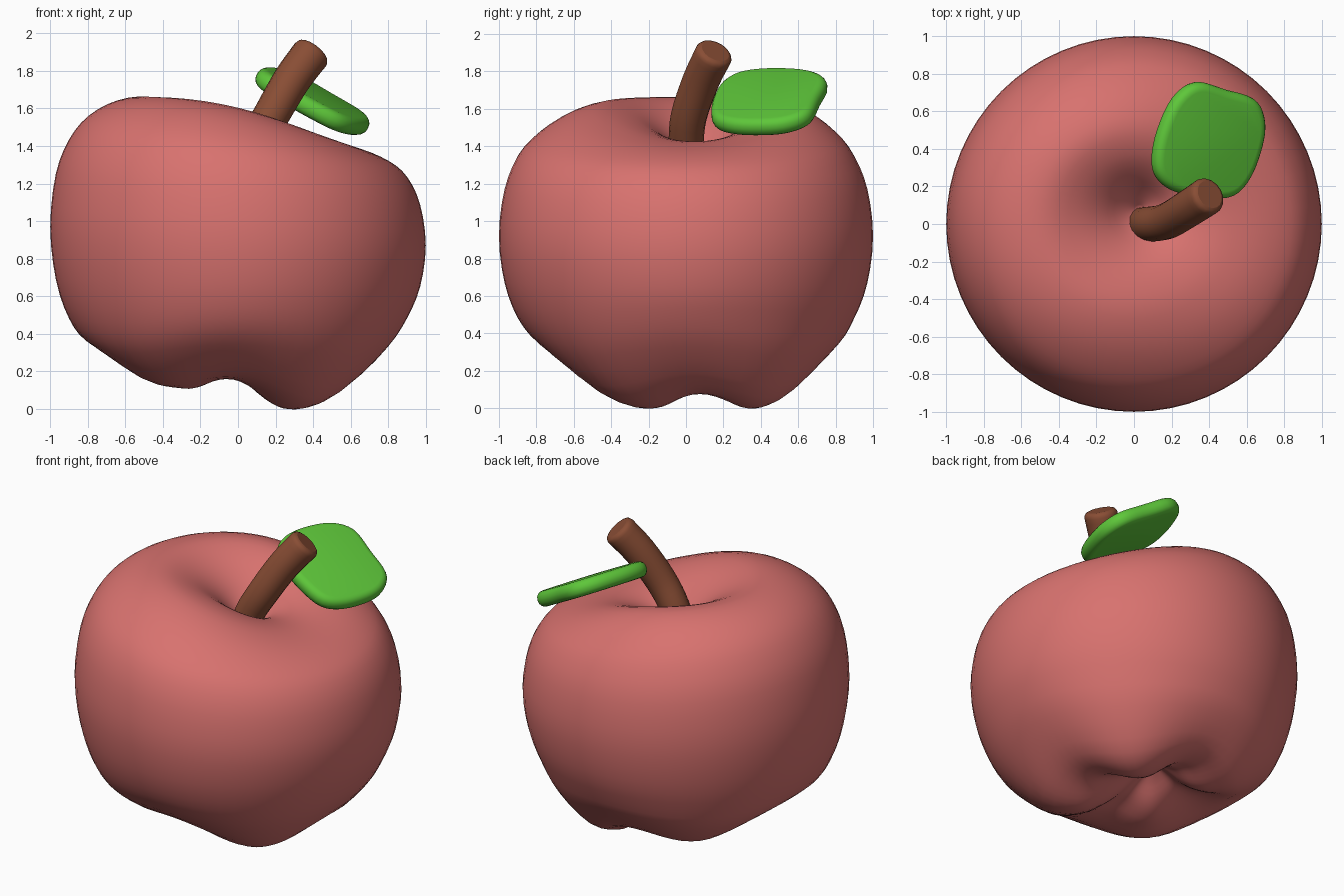
import bpy, bmesh, math
from mathutils import Vector

cube = bpy.data.objects.get("Cube")
if cube:
    bpy.data.objects.remove(cube, do_unlink=True)


def material(name, rgb):
    mat = bpy.data.materials.new(name)
    mat.use_nodes = True
    colour = (*rgb, 1)
    mat.diffuse_color = colour
    bsdf = next(n for n in mat.node_tree.nodes if n.type == "BSDF_PRINCIPLED")
    bsdf.inputs["Base Color"].default_value = colour
    return mat


def mesh_object(name, bm, mat):
    bmesh.ops.recalc_face_normals(bm, faces=bm.faces)
    mesh = bpy.data.meshes.new(name)
    bm.to_mesh(mesh)
    bm.free()
    obj = bpy.data.objects.new(name, mesh)
    bpy.context.collection.objects.link(obj)
    mesh.materials.append(mat)
    mesh.shade_smooth()
    return obj


def spline(points, steps, closed):
    """Catmull-Rom curve through the points."""
    pts = [Vector(p) for p in points]
    n = len(pts)
    pick = (lambda i: pts[i % n]) if closed else (lambda i: pts[min(max(i, 0), n - 1)])
    out = []
    for i in range(n if closed else n - 1):
        a, b, c, d = (pick(i + k) for k in (-1, 0, 1, 2))
        for s in range(steps):
            t = s / steps
            out.append(0.5 * (2 * b + (c - a) * t + (2 * a - 5 * b + 4 * c - d) * t ** 2
                              + (3 * b - a - 3 * c + d) * t ** 3))
    return out if closed else out + [pts[-1]]


red = material("soft red skin", (0.685, 0.168, 0.158))
green = material("leaf green", (0.112, 0.57, 0.042))
brown = material("bark brown", (0.25, 0.075, 0.035))

# Fruit: profile rows are radius, height, sideways slant, wave depth
profile = [
    (0, .29, .2, 0), (.1, .23, .2, .01), (.2, .16, .2, .03), (.3, .122, .2, .047),
    (.42, .105, .19, .05), (.6, .145, .1, .045), (.8, .315, .02, .028),
    (.9, .47, 0, .012), (.97, .67, .02, 0), (1, .92, .05, 0),
    (.97, 1.17, .085, 0), (.9, 1.34, .11, .005), (.8, 1.45, .15, .01),
    (.65, 1.535, .2, .022), (.48, 1.57, .25, .03), (.32, 1.535, .26, .028),
    (.2, 1.465, .25, .015), (.1, 1.37, .25, .005), (0, 1.29, .25, 0),
]
SEGMENTS = 64
bm = bmesh.new()
rings = []
for r, z, slant, depth in spline(profile, 3, False):
    upper = z > 0.9
    # both hollows sit a little behind the axis
    inward = max(0, 1 - r / 0.9)
    dx, dy = (0.03 * inward, 0.08 * inward) if upper else (-0.04 * inward, 0.14 * inward)
    ring = []
    for j in range(1 if r < 1e-6 else SEGMENTS):
        a = math.tau * j / SEGMENTS
        x, y = r * math.cos(a), r * math.sin(a)
        # four lobes below, a raised front and back rim above
        wave = -math.cos(2 * a) if upper else math.cos(4 * a)
        ring.append(bm.verts.new((x + dx, y + dy, z - slant * x + depth * wave)))
    rings.append(ring)
for low, high in zip(rings, rings[1:]):
    for j in range(SEGMENTS):
        k = (j + 1) % SEGMENTS
        corners = [low[j % len(low)], low[k % len(low)],
                   high[k % len(high)], high[j % len(high)]]
        bm.faces.new(list(dict.fromkeys(corners)))
mesh_object("fruit", bm, red)

# Stem: a curved tube, slightly thicker towards its rounded tip
path = [(.03, 0, 1.22), (.085, 0, 1.4), (.175, .015, 1.56), (.285, .08, 1.75),
        (.385, .145, 1.885)]
points = spline(path, 4, False)
radii = [0.9 + 0.14 * i / len(points) for i in range(len(points))]
heading = (points[-1] - points[-2]).normalized()
tip = points[-1]
for reach, radius in ((.015, 1), (.026, .92), (.032, .78)):
    points.append(tip + heading * reach)
    radii.append(radius)
curve = bpy.data.curves.new("stem", "CURVE")
curve.dimensions = "3D"
curve.bevel_depth = 0.1
curve.bevel_resolution = 6
curve.use_fill_caps = True
strand = curve.splines.new("POLY")
strand.points.add(len(points) - 1)
for point, co, radius in zip(strand.points, points, radii):
    point.co = (*co, 1)
    point.radius = radius
strand.use_smooth = True
stem = bpy.data.objects.new("stem", curve)
bpy.context.collection.objects.link(stem)
curve.materials.append(brown)

# Leaf: a tilted, thick plate with rounded edges
outline = [(.1, .35), (.13, .5), (.21, .67), (.33, .755), (.49, .715), (.63, .67),
           (.685, .58), (.685, .45), (.62, .26), (.52, .15), (.36, .14), (.2, .18), (.12, .25)]
bm = bmesh.new()
bm.faces.new([bm.verts.new((x, y, 1.775 - .53 * x + .17 * y))
              for x, y in spline(outline, 4, True)])
leaf = mesh_object("leaf", bm, green)
thick = leaf.modifiers.new("thickness", "SOLIDIFY")
thick.thickness = 0.1
thick.offset = 0
edge = leaf.modifiers.new("round edge", "BEVEL")
edge.width = 0.045
edge.segments = 4
edge.limit_method = "ANGLE"
edge.angle_limit = math.radians(50)
